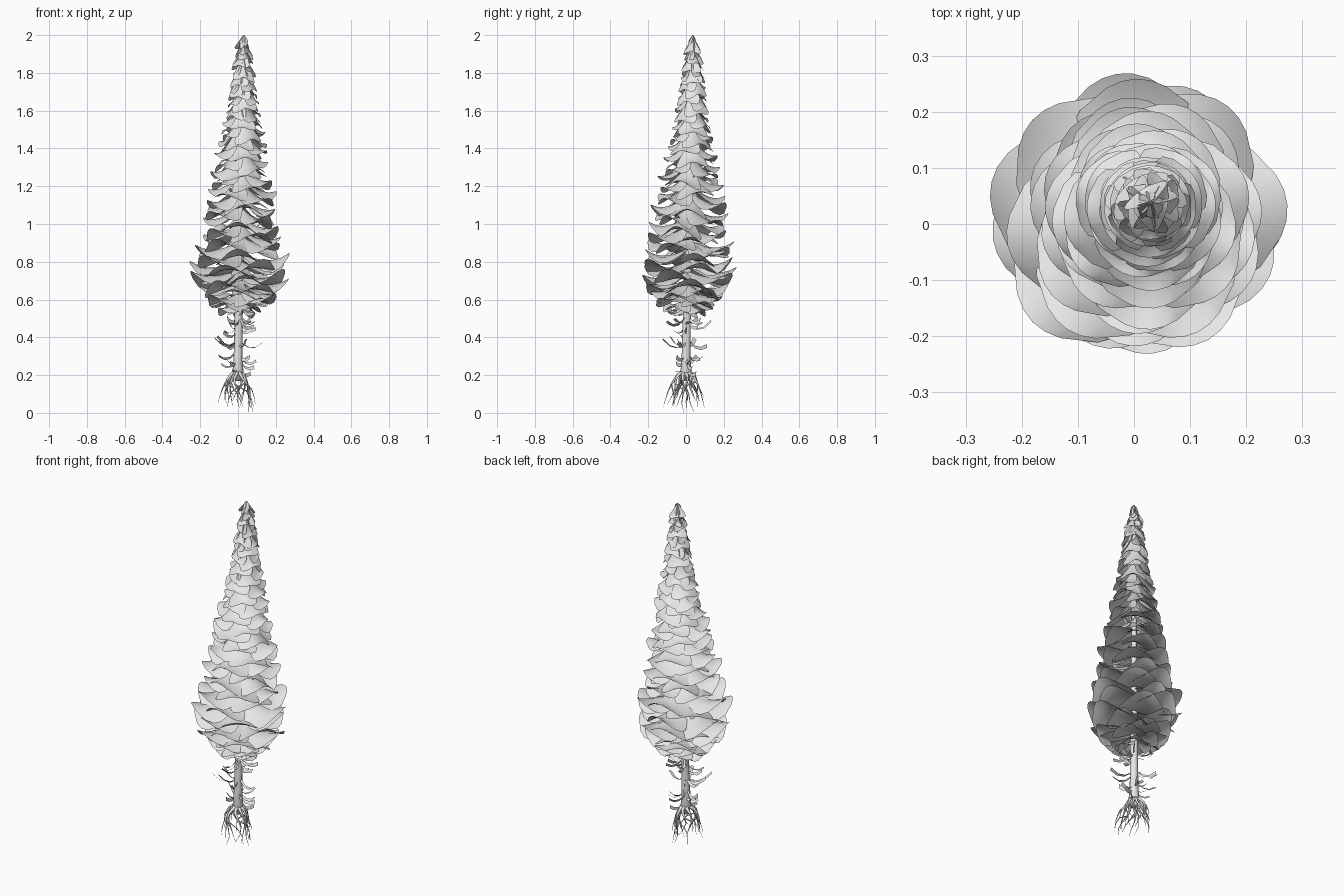
import bpy, bmesh, math, random
from mathutils import Vector

random.seed(7)
if "Cube" in bpy.data.objects:
    bpy.data.objects.remove(bpy.data.objects["Cube"])

grey = bpy.data.materials.new("light grey")
grey.use_nodes = True
grey.diffuse_color = (0.8, 0.8, 0.8, 1)
grey.node_tree.nodes["Principled BSDF"].inputs["Base Color"].default_value = (0.8, 0.8, 0.8, 1)


def finish(bm, name):
    mesh = bpy.data.meshes.new(name)
    bm.to_mesh(mesh)
    bm.free()
    mesh.materials.append(grey)
    mesh.polygons.foreach_set("use_smooth", [True] * len(mesh.polygons))
    bpy.context.collection.objects.link(bpy.data.objects.new(name, mesh))


def lerp_table(table, z):
    for (a, p), (b, q) in zip(table, table[1:]):
        if z <= b:
            return p + (q - p) * max(0, (z - a) / (b - a))
    return table[-1][1]


def axis(z):
    """Centre of the slightly leaning trunk."""
    k = max(0, z - 0.3) / 1.7
    return Vector((0.03 * k, 0.037 * k, z))


def tube(bm, points, radii, sides):
    rings = []
    for i, p in enumerate(points):
        d = (points[min(i + 1, len(points) - 1)] - points[max(i - 1, 0)]).normalized()
        u = d.orthogonal().normalized()
        if abs(d.z) < 0.999:
            u = d.cross(Vector((0, 0, 1))).normalized()
        w = d.cross(u)
        rings.append([bm.verts.new(p + radii[i] * (u * math.cos(a) + w * math.sin(a)))
                      for a in (math.tau * s / sides for s in range(sides))])
    for lo, hi in zip(rings, rings[1:]):
        for s in range(sides):
            bm.faces.new((lo[s], lo[(s + 1) % sides], hi[(s + 1) % sides], hi[s]))
    bm.faces.new(rings[0][::-1])
    bm.faces.new(rings[-1])


def sheet(bm, point, rows, cols):
    """Open grid of faces from point(t, v), t in 0..1 and v in -1..1."""
    grid = [[bm.verts.new(point(i / rows, 2 * j / cols - 1)) for j in range(cols + 1)]
            for i in range(rows + 1)]
    for a, b in zip(grid, grid[1:]):
        for j in range(cols):
            bm.faces.new((a[j], b[j], b[j + 1], a[j + 1]))


# Trunk
bm = bmesh.new()
heights = [0.17, 0.22, 0.3, 0.55, 0.9, 1.4, 1.95]
tube(bm, [axis(z) for z in heights], [0.018, 0.029, 0.023, 0.021, 0.018, 0.012, 0.003], 8)
finish(bm, "trunk")

# Roots, each with one thin fork
bm = bmesh.new()
for i in range(12):
    a = math.tau * i / 12 + random.uniform(-0.2, 0.2)
    reach, depth = random.uniform(0.06, 0.12), random.uniform(0.02, 0.1) if i else 0.0

    def root(t, turn, spread):
        b = a + turn * t + 0.25 * math.sin(6 * t + i)
        r = 0.012 + spread * t ** 0.7
        return Vector((r * math.cos(b), r * math.sin(b), 0.215 - (0.215 - depth) * t ** 1.5))

    main = [root(t / 6, 0, reach) for t in range(7)]
    tube(bm, main, [0.012, 0.009, 0.007, 0.005, 0.003, 0.0018, 0.0006], 5)
    fork = [main[3]] + [root(t / 6, 0.8, reach * 0.85) for t in (4, 5, 6)]
    tube(bm, fork, [0.004, 0.003, 0.0018, 0.0006], 4)
finish(bm, "roots")

# Bare twigs: narrow flat ribbons on the lower trunk, a few higher up
bm = bmesh.new()
for i in range(44):
    z = random.uniform(0.21, 0.57) if i < 32 else random.uniform(0.65, 1.85)
    a = i * 2.4 + random.uniform(-0.4, 0.4)
    length = random.uniform(0.05, 0.125) if z < 0.6 else 0.1 * (2.05 - z)
    rise, width, roll = random.uniform(-0.3, 0.3), random.uniform(0.006, 0.013), random.uniform(0.2, 1.5)
    out = Vector((math.cos(a), math.sin(a), 0))
    side = Vector((-math.sin(a), math.cos(a), 0)) * math.cos(roll) + Vector((0, 0, math.sin(roll)))

    def ribbon(t, v):
        p = axis(z) + out * (0.015 + length * t) + side * v * width * (0.5 + 0.5 * t)
        p.z += length * (rise * t - 0.25 * math.sin(math.pi * t))
        return p

    sheet(bm, ribbon, 3, 1)
finish(bm, "bare_twigs")

# Foliage: arched rounded boughs spiralling up the trunk, indexed by tip height
REACH = [(0.53, 0.09), (0.6, 0.18), (0.7, 0.26), (0.76, 0.285), (0.86, 0.265), (0.97, 0.235),
         (1.1, 0.205), (1.23, 0.18), (1.4, 0.14), (1.6, 0.095), (1.8, 0.058), (1.93, 0.03)]
DROP = [(0.53, 0.05), (0.7, 0.05), (0.9, 0.07), (1.1, 0.09), (1.4, 0.13), (1.7, 0.13), (1.93, 0.065)]
UPTURN = [(0.53, 0.0), (0.62, 0.03), (0.75, 0.06), (0.9, 0.05), (1.1, 0.03), (1.4, 0.01), (1.6, 0.0)]
bm = bmesh.new()
COUNT = 125
for i in range(COUNT):
    z = 0.53 + 1.4 * (i / (COUNT - 1)) ** 1.15
    a = i * 2.39996 + random.uniform(-0.25, 0.25)
    reach = lerp_table(REACH, z) * random.uniform(0.86, 1.02)
    drop, up = lerp_table(DROP, z), lerp_table(UPTURN, z) * random.uniform(0.6, 1.3)
    half = 0.028 + 0.29 * reach
    arch = random.uniform(0.25, 0.5)
    tilt = random.uniform(-0.15, 0.15)
    base = axis(z + drop - up)
    out = Vector((math.cos(a), math.sin(a), 0))
    side = Vector((-math.sin(a), math.cos(a), 0))

    def bough(t, v):
        # the outline widens past the middle and closes in a blunt round tip
        w = half * (0.16 + 0.95 * math.sin(math.pi * min(t, 0.98) ** 1.35) ** 0.75 + 0.22 * t)
        r = reach * t * (1 - 0.06 * v * v)
        p = base + out * r + side * w * v
        p.z += -drop * (1 - (1 - t) ** 1.8) + up * t ** 3 - arch * w * v * v + tilt * w * v
        return p

    sheet(bm, bough, 6, 4)
finish(bm, "foliage_boughs")

# Pointed tip: small steep leaves closing over the top
bm = bmesh.new()
for i in range(6):
    a = i * math.tau / 6
    low = 1.88 + 0.012 * i
    out = Vector((math.cos(a), math.sin(a), 0))
    side = Vector((-math.sin(a), math.cos(a), 0))

    def leaf(t, v):
        w = 0.018 * math.sin(math.pi * (0.06 + 0.86 * t))
        return axis(2.0 - (2.0 - low) * t) + out * 0.03 * t ** 0.8 + side * w * v - out * 0.006 * v * v * t

    sheet(bm, leaf, 4, 2)
finish(bm, "top_leaves")
